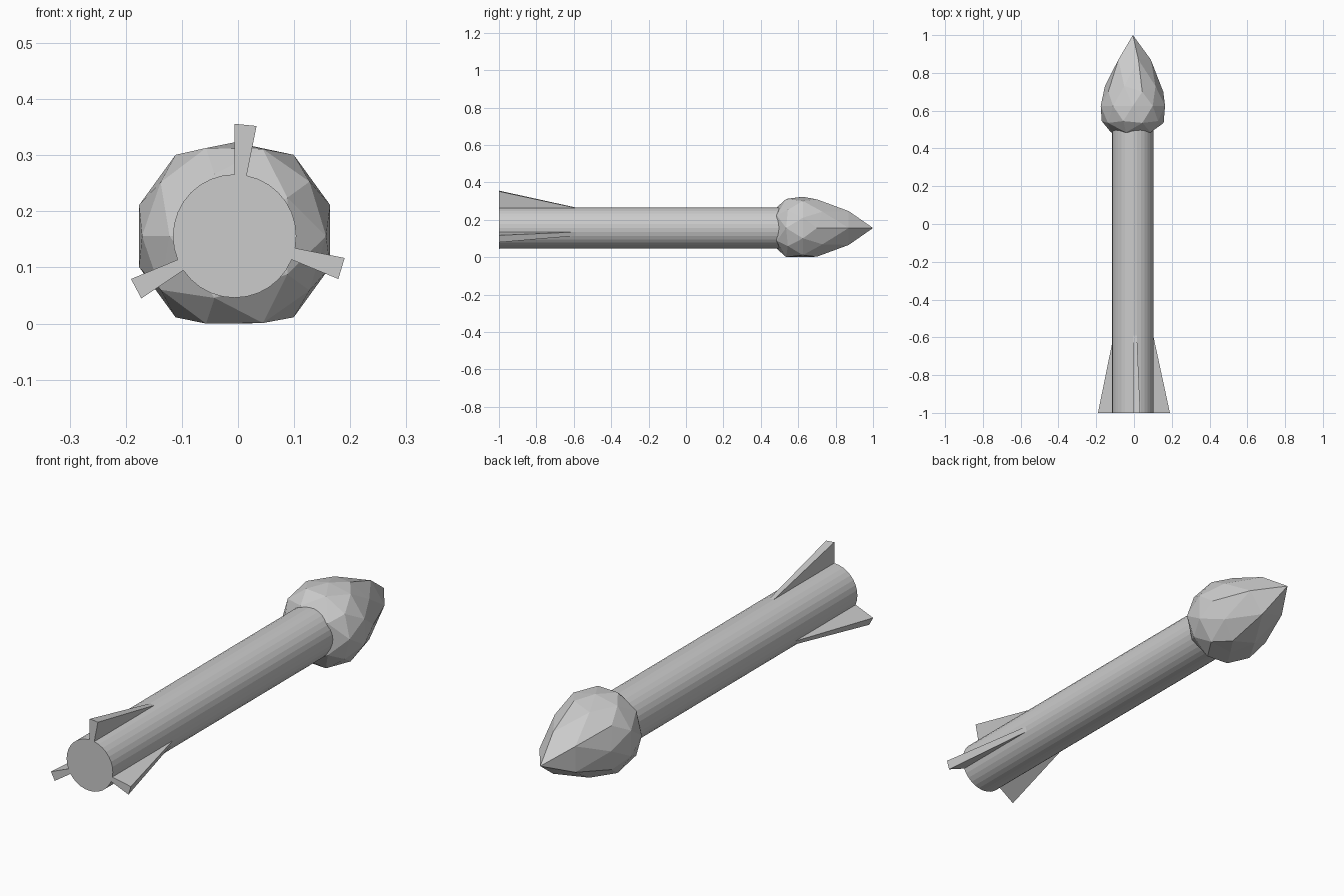
import bpy, bmesh
from math import sin, cos, atan2, pi

if "Cube" in bpy.data.objects:
    bpy.data.objects.remove(bpy.data.objects["Cube"])

CX, CZ = -0.006, 0.156      # long axis of the rocket
R, SIDES = 0.11, 32
STEP = 2 * pi / SIDES


def polar(r, ang, y):
    return (CX + r * cos(ang), y, CZ + r * sin(ang))


def finish(name, bm):
    bmesh.ops.recalc_face_normals(bm, faces=bm.faces[:])
    me = bpy.data.meshes.new(name)
    bm.to_mesh(me)
    bm.free()
    ob = bpy.data.objects.new(name, me)
    bpy.context.collection.objects.link(ob)
    return ob


# body tube: 32 flat sides with closed ends
bm = bmesh.new()
rings = [[bm.verts.new(polar(R, i * STEP, y)) for i in range(SIDES)] for y in (-1.0, 0.55)]
for i in range(SIDES):
    j = (i + 1) % SIDES
    bm.faces.new((rings[0][i], rings[0][j], rings[1][j], rings[1][i]))
for ring in rings:
    bm.faces.new(ring)
finish("body", bm)

# fins: each one is a tapered wedge rising from a single side of the tube
for name, side in (("fin_top", 7), ("fin_left", 18), ("fin_right", 30)):
    bm = bmesh.new()
    a, b = [[bm.verts.new(polar(r, k * STEP, y))
             for r, y in ((R, -1.0), (0.2, -1.0), (R, -0.59))]
            for k in (side, side + 1)]
    bm.faces.new(a)
    bm.faces.new(b)
    for i in range(3):
        j = (i + 1) % 3
        bm.faces.new((a[i], a[j], b[j], b[i]))
    finish(name, bm)

# nose: icosphere whose rings are re-spaced into a pointed bulb
# (sphere level, y, radius)
PROFILE = [(1.0, 1.0, 0.0), (0.851, 0.87, 0.095), (0.526, 0.73, 0.148),
           (0.447, 0.70, 0.161), (0.0, 0.625, 0.179), (-0.447, 0.545, 0.165),
           (-0.526, 0.535, 0.163), (-0.851, 0.485, 0.116), (-1.0, 0.465, 0.0)]
bm = bmesh.new()
bmesh.ops.create_icosphere(bm, subdivisions=2, radius=1.0)
ref = min(bm.verts, key=lambda v: abs(v.co.z - 0.851)).co
offset = atan2(ref.y, ref.x)
for v in bm.verts:
    level, y, r = min(PROFILE, key=lambda p: abs(p[0] - v.co.z))
    x, y, z = polar(r, atan2(v.co.y, v.co.x) - offset, y)
    v.co = (x, y, min(max(z, 0.0), 0.323))
finish("nose_cone", bm)
